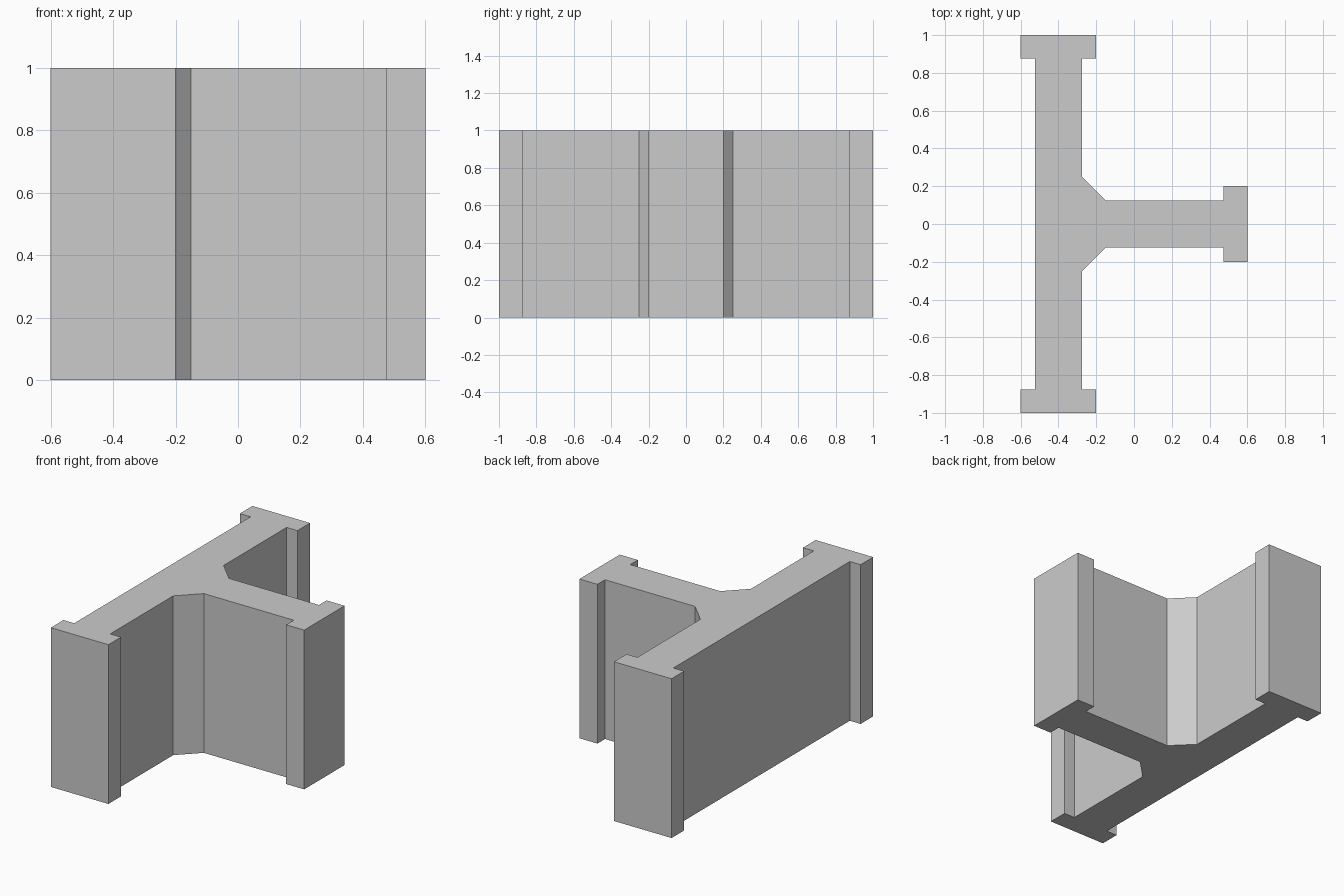
import bpy
import bmesh

if "Cube" in bpy.data.objects:
    bpy.data.objects.remove(bpy.data.objects["Cube"], do_unlink=True)

HEIGHT = 1.0
WALL_X = -0.4      # centre line of the long wall
HALF = 0.125       # half thickness of the walls, also the flange depth
FLANGE = 0.2       # half width of the end flanges
CHAMFER = 0.125    # size of the inner corner bevels

grey = bpy.data.materials.new("light_grey")
grey.use_nodes = True
grey.diffuse_color = (0.6, 0.6, 0.6, 1)
grey.node_tree.nodes["Principled BSDF"].inputs["Base Color"].default_value = (0.6, 0.6, 0.6, 1)

# Half of the T-shaped plan, from the stem tip round the back to the outer wall
inner = WALL_X + HALF
half_plan = [
    (0.6, FLANGE), (0.6 - HALF, FLANGE), (0.6 - HALF, HALF),      # stem flange
    (inner + CHAMFER, HALF), (inner, HALF + CHAMFER),             # bevelled corner
    (inner, 1 - HALF), (WALL_X + FLANGE, 1 - HALF),               # wall flange
    (WALL_X + FLANGE, 1), (WALL_X - FLANGE, 1),
    (WALL_X - FLANGE, 1 - HALF), (WALL_X - HALF, 1 - HALF),
]
plan = half_plan + [(x, -y) for x, y in reversed(half_plan)]

# Extrude the plan upwards
bm = bmesh.new()
base = bm.faces.new([bm.verts.new((x, y, 0)) for x, y in plan])
top = bmesh.ops.extrude_face_region(bm, geom=[base], use_keep_orig=True)["geom"]
bmesh.ops.translate(bm, vec=(0, 0, HEIGHT),
                    verts=[v for v in top if isinstance(v, bmesh.types.BMVert)])
bmesh.ops.recalc_face_normals(bm, faces=bm.faces)
mesh = bpy.data.meshes.new("t_wall_junction")
bm.to_mesh(mesh)
bm.free()
mesh.materials.append(grey)
bpy.context.collection.objects.link(bpy.data.objects.new("t_wall_junction", mesh))
